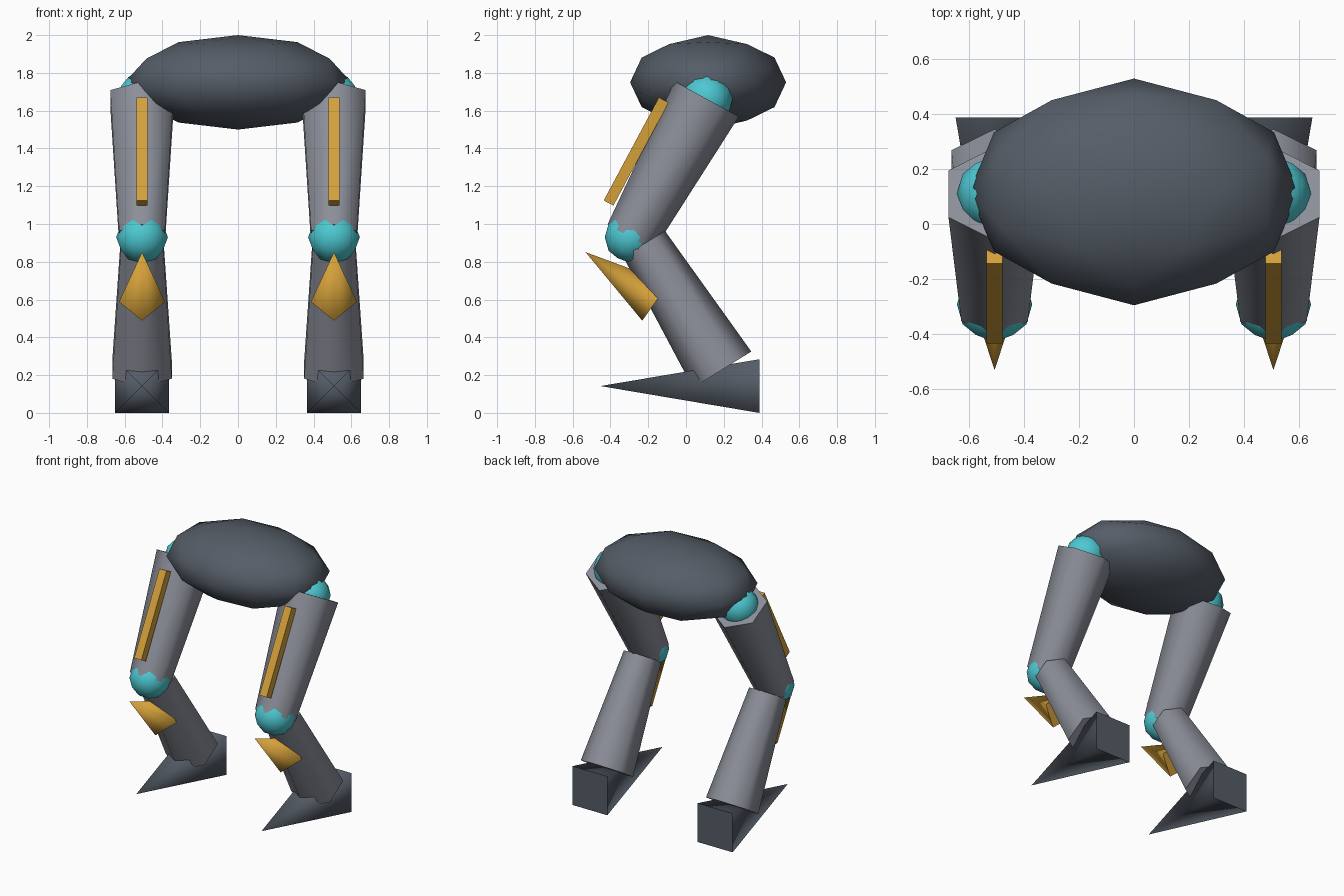
import bpy
import bmesh
from math import sin, cos, pi, sqrt, radians
from mathutils import Vector

cube = bpy.data.objects.get("Cube")
if cube:
    bpy.data.objects.remove(cube, do_unlink=True)


def material(name, colour):
    mat = bpy.data.materials.new(name)
    mat.use_nodes = True
    rgba = (*colour, 1.0)
    mat.diffuse_color = rgba
    for node in mat.node_tree.nodes:
        if node.type == "BSDF_PRINCIPLED":
            node.inputs["Base Color"].default_value = rgba
    return mat


SLATE = material("dark slate", (0.091, 0.109, 0.136))
GREY = material("steel grey", (0.262, 0.275, 0.319))
TEAL = material("joint teal", (0.074, 0.578, 0.645))
GOLD = material("trim gold", (0.658, 0.352, 0.042))


def finish(name, bm, mat, smooth_angle):
    """Smooth the faces, keeping edges steeper than the angle sharp."""
    bmesh.ops.recalc_face_normals(bm, faces=bm.faces)
    for face in bm.faces:
        face.smooth = smooth_angle > 0
    for edge in bm.edges:
        edge.smooth = edge.calc_face_angle(0) < radians(smooth_angle)
    mesh = bpy.data.meshes.new(name)
    bm.to_mesh(mesh)
    bm.free()
    mesh.materials.append(mat)
    obj = bpy.data.objects.new(name, mesh)
    bpy.context.collection.objects.link(obj)
    return obj


def faceted_ball(name, centre, radii, mat):
    """Once-subdivided icosahedron with its symmetry planes on the axes."""
    golden = (1 + sqrt(5)) / 2
    points = []
    for a in (-1, 1):
        for b in (-golden, golden):
            points += [Vector(p).normalized() for p in ((a, 0, b), (b, a, 0), (0, b, a))]
    middles = [(p + q).normalized() for i, p in enumerate(points)
               for q in points[:i] if (p - q).length < 1.1]
    bm = bmesh.new()
    for p in points + middles:
        bm.verts.new(p)
    bmesh.ops.convex_hull(bm, input=bm.verts)
    bmesh.ops.scale(bm, vec=radii, verts=bm.verts)
    bmesh.ops.translate(bm, vec=centre, verts=bm.verts)
    return finish(name, bm, mat, 180)


def tapered(name, start, end, r_start, r_end, sides, mat, phase=0, smooth_angle=75):
    """Prism or, with a zero end radius, pyramid between two points."""
    start, end = Vector(start), Vector(end)
    across = Vector((1, 0, 0))
    up = across.cross(end - start).normalized()
    bm = bmesh.new()

    def ring(centre, radius):
        angles = [phase + 2 * pi * i / sides for i in range(sides)]
        return [bm.verts.new(centre + radius * (across * sin(a) + up * cos(a)))
                for a in angles]

    base = ring(start, r_start)
    bm.faces.new(base)
    if r_end:
        top = ring(end, r_end)
        bm.faces.new(top)
    else:
        top = [bm.verts.new(end)]
    for i in range(sides):
        j = (i + 1) % sides
        if r_end:
            bm.faces.new((base[i], base[j], top[j], top[i]))
        else:
            bm.faces.new((base[i], base[j], top[0]))
    return finish(name, bm, mat, smooth_angle)


# Body
faceted_ball("pelvis", (0, 0.117, 1.75), (0.6, 0.413, 0.25), SLATE)

# Legs
for side, x in (("left", 0.508), ("right", -0.508)):
    hip = (x, 0.11, 1.662)
    knee = (x, -0.293, 0.93)
    for joint, centre in (("hip", hip), ("knee", knee)):
        faceted_ball(f"{side}_{joint}_joint", centre, (0.137,) * 3, TEAL)

    tapered(f"{side}_thigh", hip, knee, 0.194, 0.14, 6, GREY)
    tapered(f"{side}_shin", (x, -0.222, 0.895), (x, 0.191, 0.229), 0.13, 0.182, 6, GREY)

    # Square bar along the front of the thigh
    tapered(f"{side}_thigh_bar", (x, -0.118, 1.656), (x, -0.41, 1.111),
            0.041, 0.041, 4, GOLD, phase=pi / 4, smooth_angle=0)

    # Knee spike and wedge foot
    tapered(f"{side}_knee_spike", (x, -0.161, 0.588), (x, -0.532, 0.851),
            0.122, 0, 4, GOLD, smooth_angle=92)
    tapered(f"{side}_foot", (x, 0.388, 0.142), (x, -0.453, 0.142),
            0.142 * sqrt(2), 0, 4, SLATE, phase=pi / 4, smooth_angle=92)
